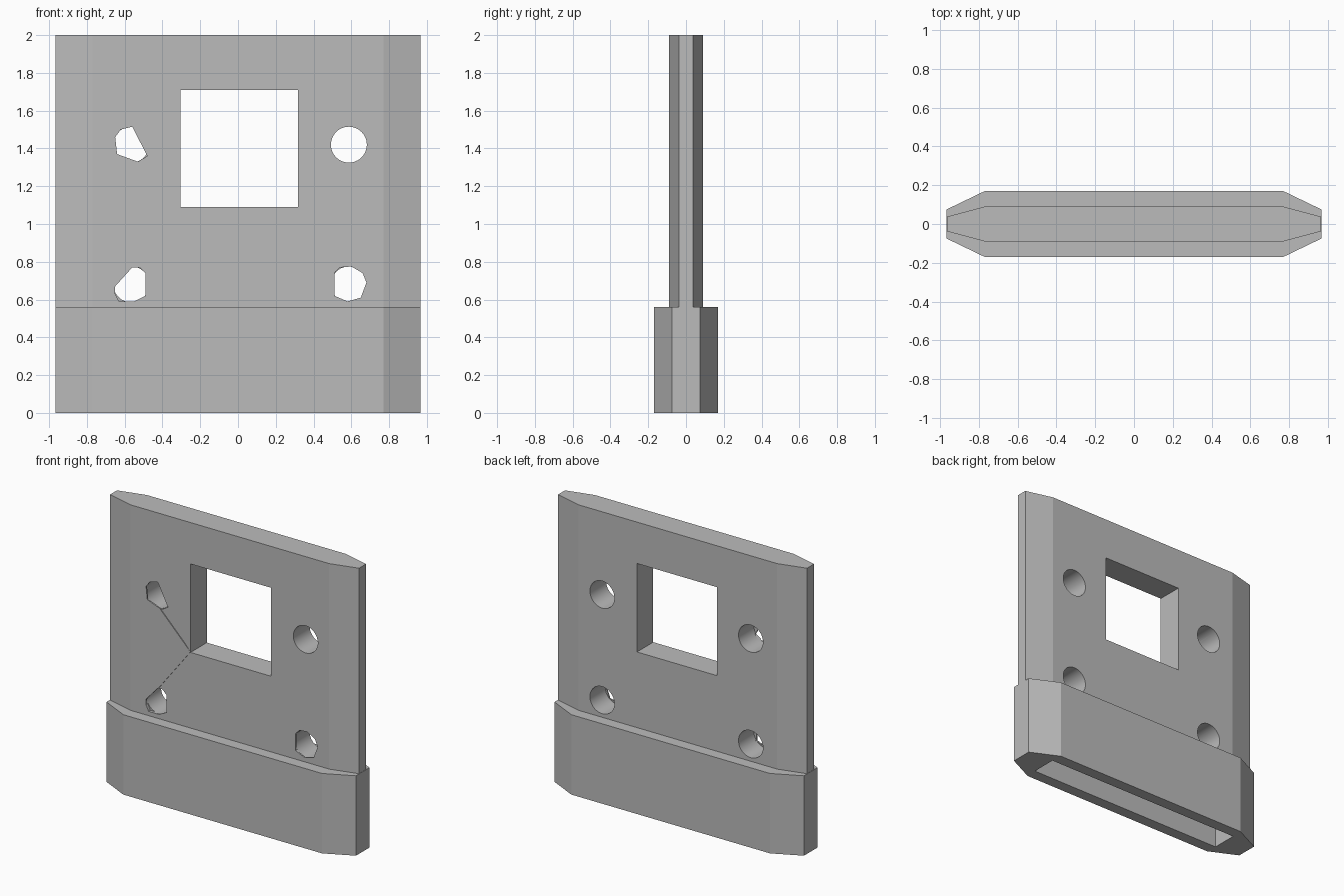
import bpy, bmesh, math

cube = bpy.data.objects.get("Cube")
if cube:
    bpy.data.objects.remove(cube, do_unlink=True)

grey = bpy.data.materials.new("plain grey")
grey.use_nodes = True
grey.diffuse_color = (0.5, 0.5, 0.5, 1)
grey.node_tree.nodes["Principled BSDF"].inputs["Base Color"].default_value = (0.5, 0.5, 0.5, 1)


def prism(name, points, low, high, axis="z"):
    """Extrude a flat outline along z, or an x-z outline along y."""
    bm = bmesh.new()
    place = (lambda a, b, h: (a, b, h)) if axis == "z" else (lambda a, b, h: (a, h, b))
    face = bm.faces.new([bm.verts.new(place(a, b, low)) for a, b in points])
    grown = bmesh.ops.extrude_face_region(bm, geom=[face])["geom"]
    shift = place(0, 0, high - low)
    bmesh.ops.translate(bm, vec=shift, verts=[v for v in grown if isinstance(v, bmesh.types.BMVert)])
    bmesh.ops.recalc_face_normals(bm, faces=bm.faces)
    mesh = bpy.data.meshes.new(name)
    bm.to_mesh(mesh)
    bm.free()
    mesh.materials.append(grey)
    obj = bpy.data.objects.new(name, mesh)
    bpy.context.collection.objects.link(obj)
    return obj


def cut(target, cutter):
    cutter.hide_render = True
    mod = target.modifiers.new("cut", "BOOLEAN")
    mod.operation, mod.object, mod.solver = "DIFFERENCE", cutter, "EXACT"
    bpy.context.view_layer.objects.active = target
    bpy.ops.object.modifier_apply(modifier=mod.name)
    bpy.data.objects.remove(cutter, do_unlink=True)


def chamfered(flat_x, end_x, side_y, end_y):
    quarter = [(end_x, end_y), (flat_x, side_y)]
    half = quarter + [(-x, y) for x, y in reversed(quarter)]
    return half + [(-x, -y) for x, y in half]


def box(x0, x1, y0, y1):
    return [(x0, y0), (x1, y0), (x1, y1), (x0, y1)]


def circle(cx, cz, r, n=48):
    return [(cx + r * math.cos(i * math.tau / n), cz + r * math.sin(i * math.tau / n)) for i in range(n)]


# Upright plate with a square window
plate = prism("upright_plate", chamfered(0.77, 0.965, 0.09, 0.038), 0.56, 2.0)
cut(plate, prism("window_cutter", box(-0.305, 0.317, 1.09, 1.71), -0.3, 0.3, "y"))

# Bolt holes: round at the back, some with an uneven mouth at the front
holes = [
    (0.587, 1.42, None),
    (-0.565, 1.42, [(-0.65, 1.46), (-0.62, 1.5), (-0.56, 1.515), (-0.48, 1.36),
                    (-0.53, 1.33), (-0.64, 1.37)]),
    (0.587, 0.68, [(0.51, 0.74), (0.54, 0.77), (0.6, 0.775), (0.66, 0.74),
                   (0.68, 0.69), (0.65, 0.61), (0.58, 0.59), (0.51, 0.62)]),
    (-0.565, 0.68, [(-0.65, 0.67), (-0.56, 0.77), (-0.52, 0.77), (-0.49, 0.74),
                    (-0.49, 0.62), (-0.55, 0.59), (-0.63, 0.59), (-0.65, 0.63)]),
]
for x, z, mouth in holes:
    back_start = -0.08 if mouth else -0.3
    cut(plate, prism("hole_cutter", circle(x, z, 0.095), back_start, 0.3, "y"))
    if mouth:
        cut(plate, prism("mouth_cutter", mouth, -0.3, -0.07, "y"))

# Shallow creases running from the window corner to the near holes
corner = (-0.306, 1.093)
for a, b in [((-0.54, 1.33), (-0.51, 1.34)), ((-0.56, 0.765), (-0.53, 0.765))]:
    cut(plate, prism("crease_cutter", [corner, a, b], -0.3, -0.084, "y"))

# Thick base sleeve with a slot open underneath
sleeve = prism("base_sleeve", chamfered(0.77, 0.967, 0.17, 0.075), 0.0, 0.56)
cut(sleeve, prism("slot_cutter", box(-0.775, 0.775, -0.09, 0.09), -0.2, 0.46))

# Smooth only the round hole walls
bpy.ops.object.select_all(action="DESELECT")
for obj in (plate, sleeve):
    obj.select_set(True)
bpy.context.view_layer.objects.active = plate
bpy.ops.object.shade_smooth_by_angle(angle=math.radians(12))
